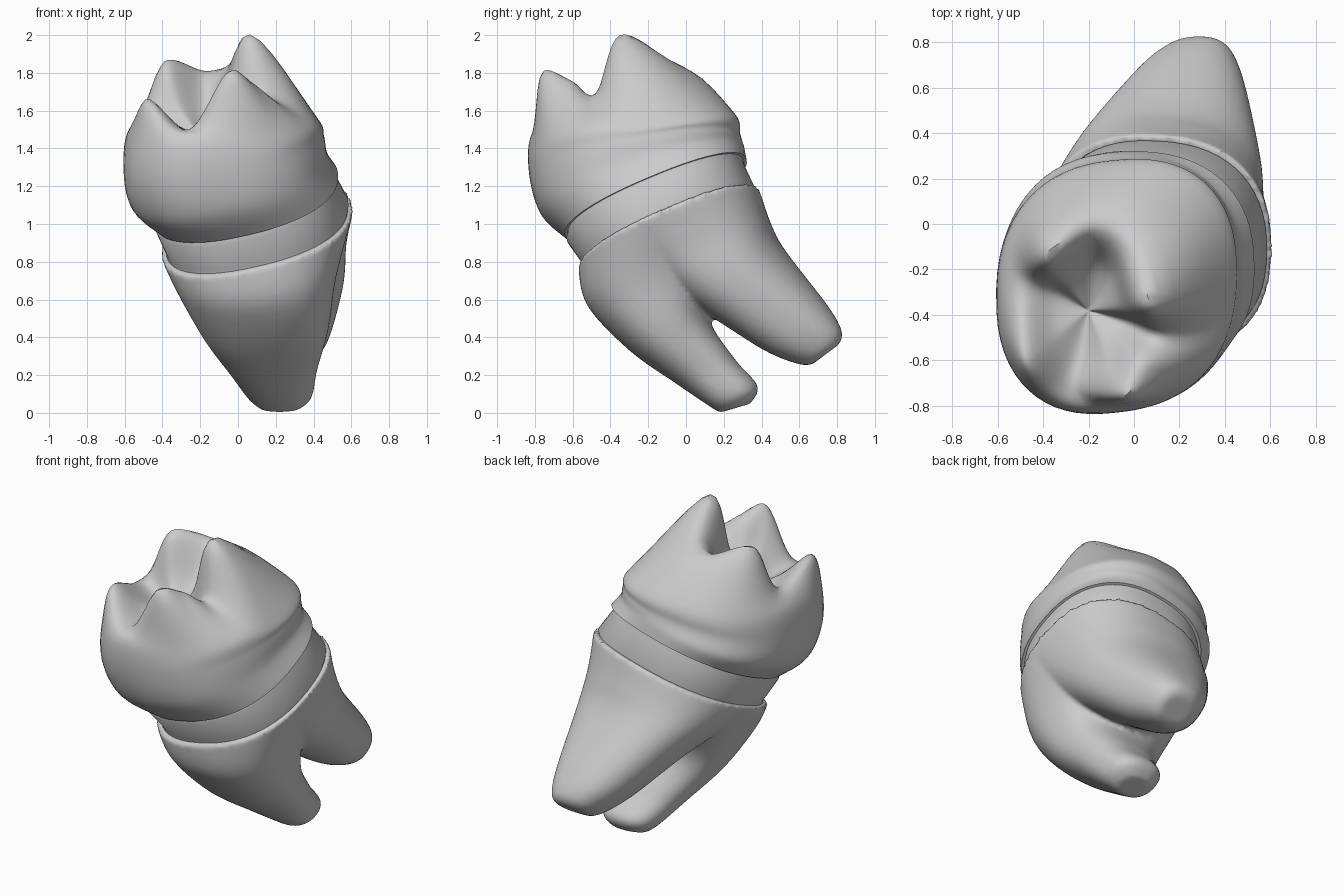
import bpy
import bmesh
from math import cos, sin, radians, copysign
from mathutils import Vector

cube = bpy.data.objects.get("Cube")
if cube:
    bpy.data.objects.remove(cube, do_unlink=True)

grey = bpy.data.materials.new("plain_grey")
grey.use_nodes = True
tone = (0.6, 0.6, 0.6, 1)
grey.diffuse_color = tone
grey.node_tree.nodes["Principled BSDF"].inputs["Base Color"].default_value = tone


def spline(points, steps, closed=False):
    """Smooth curve through points of any dimension."""
    n = len(points)
    out = []
    for i in range(n if closed else n - 1):
        near = [i - 1, i, i + 1, i + 2]
        near = [k % n if closed else min(max(k, 0), n - 1) for k in near]
        a, b, c, d = (points[k] for k in near)
        for s in range(steps):
            t = s / steps
            out.append(b + 0.5 * t * (c - a + t * (2 * a - 5 * b + 4 * c - d
                       + t * (3 * (b - c) + d - a))))
    return out if closed else out + [points[-1]]


def ring(spec, angles, power=0.85):
    """Tilted rounded oval: centre x y z, radii x y, slopes x y, shear."""
    cx, cy, cz, rx, ry, sx, sy, shear = spec
    pts = []
    for a in angles:
        u = rx * copysign(abs(cos(a)) ** power, cos(a))
        v = ry * copysign(abs(sin(a)) ** power, sin(a)) + shear * u
        pts.append(Vector((cx + u, cy + v, cz + sx * u + sy * v)))
    return pts


def skin(bm, rings, caps=(True, True)):
    rows = [[bm.verts.new(p) for p in r] for r in rings]
    n = len(rows[0])
    for low, high in zip(rows, rows[1:]):
        for i in range(n):
            j = (i + 1) % n
            bm.faces.new((low[i], low[j], high[j], high[i]))
    if caps[0]:
        bm.faces.new(rows[0][::-1])
    if caps[1]:
        bm.faces.new(rows[-1])


def finish(name, bm, edge_angle=50):
    bmesh.ops.remove_doubles(bm, verts=bm.verts, dist=0.0005)
    bmesh.ops.recalc_face_normals(bm, faces=bm.faces)
    mesh = bpy.data.meshes.new(name)
    bm.to_mesh(mesh)
    bm.free()
    mesh.materials.append(grey)
    obj = bpy.data.objects.new(name, mesh)
    bpy.context.collection.objects.link(obj)
    bpy.ops.object.select_all(action="DESELECT")
    obj.select_set(True)
    bpy.context.view_layer.objects.active = obj
    bpy.ops.object.shade_smooth_by_angle(angle=radians(edge_angle))
    return obj


# Crown: oval wall rings, then a rim of cusps and valleys, then the pit
neck = (0.04, -0.16, 1.14, 0.49, 0.48, 0.25, 0.42, -0.06)
wall = [neck,
        (-0.045, -0.23, 1.23, 0.52, 0.54, 0.23, 0.3, 0),
        (-0.075, -0.27, 1.36, 0.53, 0.555, 0.18, 0.17, 0.08),
        (-0.09, -0.285, 1.52, 0.5, 0.535, 0.09, 0.11, 0.1)]
# Direction in degrees, then position
rim = [(0, 0.07, -0.35, 2.0),
       (45, -0.02, -0.08, 1.86),
       (85, -0.17, 0.0, 1.81),
       (128, -0.39, -0.13, 1.86),
       (165, -0.48, -0.26, 1.57),
       (215, -0.48, -0.6, 1.66),
       (260, -0.26, -0.72, 1.5),
       (288, -0.05, -0.76, 1.8),
       (315, 0.04, -0.62, 1.765),
       (338, 0.12, -0.48, 1.69)]
steps = 8
lip = spline([Vector(p[1:]) for p in rim], steps, closed=True)
angles = []
for p, q in zip(rim, rim[1:] + [(360,)]):
    angles += [radians(p[0] + (q[0] - p[0]) * s / steps) for s in range(steps)]
pit = Vector((-0.2, -0.38, 1.47))
basin = [p.lerp(pit, 0.5) - Vector((0, 0, 0.16 * (p.z - pit.z))) for p in lip]
layers = [ring(w, angles) for w in wall] + [lip, basin, [pit] * len(lip)]
columns = [spline(list(c), 6) for c in zip(*layers)]
bm = bmesh.new()
skin(bm, list(zip(*columns)), caps=(True, False))
finish("crown", bm)

# Neck band: slightly recessed strip between crown and root
turn = [radians(a) for a in range(0, 360, 6)]
collar = (0.1, -0.09, 0.97, 0.51, 0.48, 0.25, 0.43, -0.05)


def inset(spec, scale, lift):
    cx, cy, cz, rx, ry, *tilt = spec
    return (cx, cy, cz + lift, rx * scale, ry * scale, *tilt)


bm = bmesh.new()
band = [inset(collar, 0.92, -0.06), inset(collar, 0.95, 0.02),
        inset(neck, 0.98, -0.03), inset(neck, 0.96, 0.03)]
skin(bm, [ring(b, turn) for b in band])
finish("neck_band", bm)

# Root: two tapering legs sharing the collar, fused into one skin
front_leg = [collar,
             (0.1, -0.15, 0.69, 0.42, 0.37, 0.12, 0.34, -0.08),
             (0.15, -0.09, 0.43, 0.33, 0.21, 0.1, 0.47, -0.05),
             (0.19, 0.10, 0.225, 0.23, 0.15, 0.05, 0.47, 0),
             (0.22, 0.25, 0.09, 0.17, 0.13, 0, 0.4, 0),
             (0.22, 0.26, 0.025, 0.1, 0.08, 0, 0.3, 0)]
back_leg = [collar,
            (0.12, 0.09, 0.85, 0.455, 0.355, 0.17, 0.46, -0.08),
            (0.17, 0.30, 0.70, 0.39, 0.22, 0.1, 0.72, -0.13),
            (0.245, 0.58, 0.45, 0.25, 0.17, 0.05, 0.68, -0.08),
            (0.28, 0.71, 0.345, 0.16, 0.115, 0, 0.75, 0),
            (0.29, 0.74, 0.31, 0.1, 0.07, 0, 0.75, 0)]
bm = bmesh.new()
for leg in (front_leg, back_leg):
    columns = [spline(list(c), 6) for c in zip(*[ring(r, turn) for r in leg])]
    skin(bm, list(zip(*columns)))
root = finish("root", bm)
fuse = root.modifiers.new("fuse", "REMESH")
fuse.mode = "VOXEL"
fuse.voxel_size = 0.016
fuse.use_smooth_shade = True
relax = root.modifiers.new("relax", "SMOOTH")
relax.factor = 0.5
relax.iterations = 4
